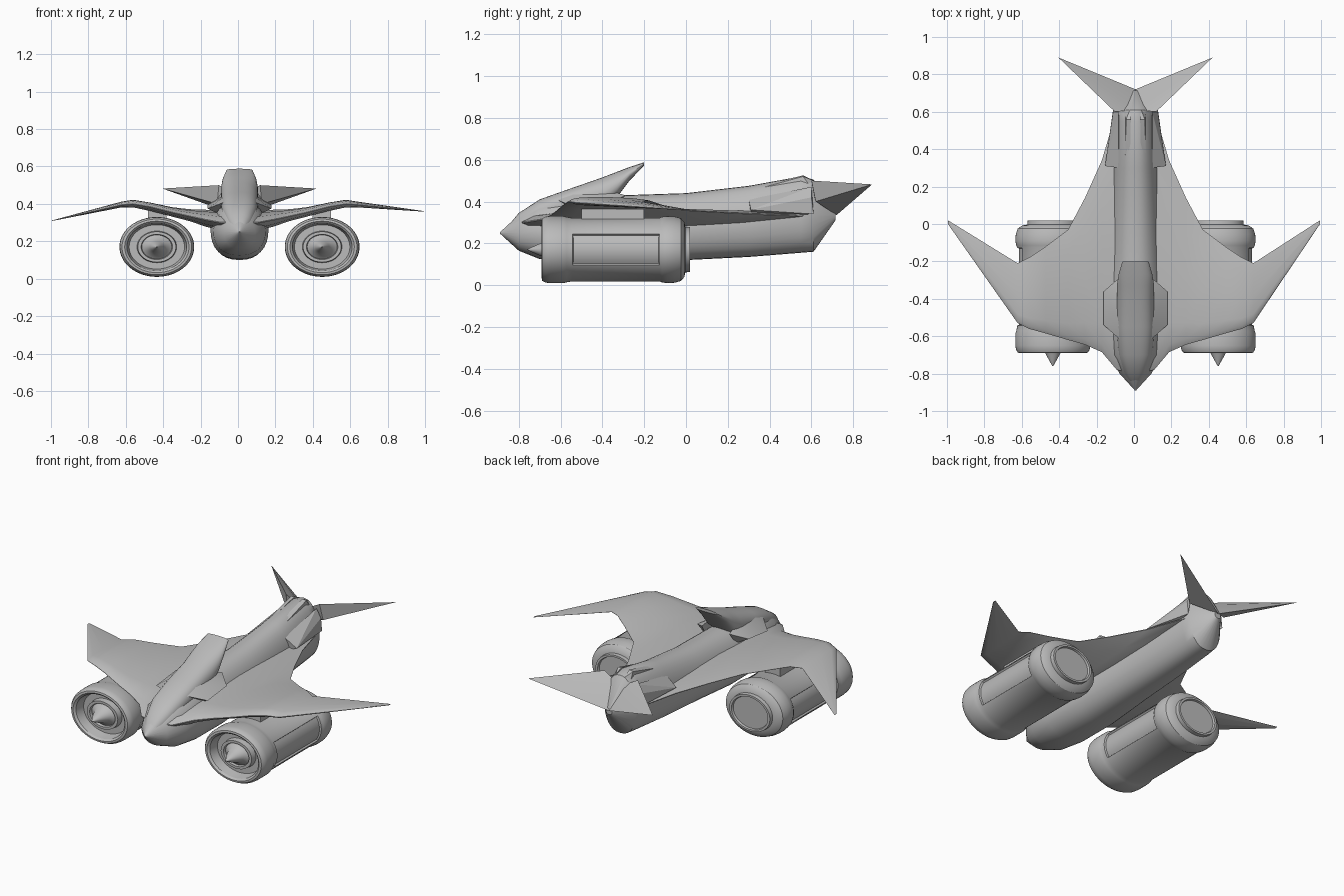
import bpy, bmesh, math

X0 = 0.008   # the model's centre line sits slightly right of zero

grey = bpy.data.materials.new("hull_grey")
grey.diffuse_color = (0.5, 0.5, 0.5, 1)


def finish(bm, name, angle=30):
    bmesh.ops.remove_doubles(bm, verts=bm.verts, dist=1e-5)
    bmesh.ops.recalc_face_normals(bm, faces=bm.faces)
    me = bpy.data.meshes.new(name)
    bm.to_mesh(me)
    bm.free()
    me.materials.append(grey)
    ob = bpy.data.objects.new(name, me)
    bpy.context.collection.objects.link(ob)
    bpy.ops.object.select_all(action='DESELECT')
    ob.select_set(True)
    bpy.context.view_layer.objects.active = ob
    bpy.ops.object.shade_smooth_by_angle(angle=math.radians(angle))
    return ob


def skin(bm, rings, cap=True):
    """Join rings of equal point count; returns quads per band."""
    vs = [[bm.verts.new(p) for p in r] for r in rings]
    n = len(vs[0])
    bands = []
    for a, b in zip(vs, vs[1:]):
        bands.append([bm.faces.new((a[i], a[(i + 1) % n], b[(i + 1) % n], b[i]))
                      for i in range(n)])
    if cap:
        bm.faces.new(vs[0])
        bm.faces.new(vs[-1])
    return bands


def body(name, sections, taper, power, n=32):
    """Loft of rounded sections: y, half width, bottom z, top z."""
    rings = []
    for y, w, zb, zt in sections:
        ring = []
        for i in range(n):
            t = 2 * math.pi * i / n
            c, s = math.cos(t), math.sin(t)
            cx = math.copysign(abs(c) ** power, c)
            sz = math.copysign(abs(s) ** power, s)
            x = w * cx * (1 - taper * max(sz, 0))
            ring.append((X0 + x, y, (zb + zt) / 2 + sz * (zt - zb) / 2))
        rings.append(ring)
    bm = bmesh.new()
    skin(bm, rings)
    return finish(bm, name, 35)


def solid(name, pts, s):
    """Convex faceted part, mirrored by s."""
    bm = bmesh.new()
    for x, y, z in pts:
        bm.verts.new((X0 + s * x, y, z))
    bmesh.ops.convex_hull(bm, input=bm.verts)
    return finish(bm, name, 20)


# fuselage
body("fuselage", [
    (-0.89, 0.003, 0.247, 0.253), (-0.80, 0.085, 0.165, 0.335),
    (-0.70, 0.14, 0.125, 0.40), (-0.55, 0.155, 0.105, 0.425),
    (-0.30, 0.15, 0.10, 0.43), (0.0, 0.135, 0.12, 0.44),
    (0.30, 0.125, 0.135, 0.475), (0.55, 0.115, 0.155, 0.52),
    (0.61, 0.105, 0.16, 0.505), (0.715, 0.02, 0.31, 0.35)], 0.2, 0.85)

# canopy hump that overhangs at its rear end
body("canopy", [
    (-0.85, 0.03, 0.24, 0.285), (-0.80, 0.06, 0.25, 0.345),
    (-0.70, 0.09, 0.30, 0.41), (-0.55, 0.10, 0.34, 0.463),
    (-0.40, 0.10, 0.36, 0.515), (-0.33, 0.10, 0.42, 0.542),
    (-0.27, 0.09, 0.50, 0.565), (-0.20, 0.07, 0.572, 0.588)], 0.12, 0.75)

# engine outline: radius factor, y
ENGINE = [(0.01, -0.76), (0.18, -0.70), (0.26, -0.665), (0.40, -0.645),
          (0.42, -0.66), (0.51, -0.66), (0.53, -0.625), (0.74, -0.625),
          (0.80, -0.68), (0.86, -0.69), (0.93, -0.688), (0.985, -0.672),
          (1.0, -0.65), (1.0, -0.585), (0.975, -0.57), (0.95, -0.545),
          (0.95, -0.125), (0.98, -0.115), (1.0, -0.09), (0.99, -0.055),
          (0.94, -0.025), (0.82, -0.008), (0.68, -0.003), (0.67, 0.02),
          (0.60, 0.02), (0.58, 0.008), (0.01, 0.008)]
PANEL_BAND = 15


def engine(s, name):
    n = 60
    bm = bmesh.new()
    rings = [[(X0 + s * 0.442 + 0.2 * r * math.cos(2 * math.pi * i / n), y,
               0.17 + 0.16 * r * math.sin(2 * math.pi * i / n)) for i in range(n)]
             for r, y in ENGINE]
    bands = skin(bm, rings)
    bmesh.ops.recalc_face_normals(bm, faces=bm.faces)
    # long sunken panels on both flanks
    for k in (0, n // 2):
        side = [bands[PANEL_BAND][(k + j) % n] for j in range(-5, 5)]
        bmesh.ops.inset_region(bm, faces=side, thickness=0.003, depth=0)
        bmesh.ops.inset_region(bm, faces=side, thickness=0.003, depth=-0.01)
    finish(bm, name, 32)


# wing stations: x, leading y, trailing y, leading z, trailing z, thickness
WING = [(0.0, -0.80, 0.62, 0.30, 0.33, 0.10), (0.10, -0.78, 0.61, 0.30, 0.33, 0.10),
        (0.18, -0.685, 0.34, 0.315, 0.34, 0.085), (0.27, -0.645, 0.14, 0.335, 0.35, 0.06),
        (0.36, -0.62, -0.03, 0.355, 0.36, 0.05), (0.48, -0.585, -0.12, 0.385, 0.385, 0.045),
        (0.57, -0.56, -0.18, 0.40, 0.405, 0.04), (0.63, -0.53, -0.21, 0.395, 0.40, 0.03),
        (0.995, 0.0, 0.02, 0.335, 0.335, 0.003)]
FOIL = [(0, 0.05), (0.04, 0.6), (0.15, 0.95), (0.45, 1), (0.8, 0.6), (1, 0.05)]


def wing(s, name):
    rings = []
    for x, ya, yb, za, zb, t in WING:
        # the right wing tip rides a little higher than the left
        lift = 0.025 * s if x > 0.9 else 0
        cx = s * x if x > 0.9 else X0 + s * x
        top = [(cx, ya + (yb - ya) * f, za + (zb - za) * f + lift + t * h / 2)
               for f, h in FOIL]
        low = [(cx, ya + (yb - ya) * f, za + (zb - za) * f + lift - t * h / 2)
               for f, h in reversed(FOIL)]
        rings.append(top + low)
    bm = bmesh.new()
    skin(bm, rings)
    finish(bm, name, 30)


for s, side in ((1, "right"), (-1, "left")):
    engine(s, side + "_engine")
    wing(s, side + "_wing")
    # short mount between wing and engine
    solid(side + "_pylon", [(x, y, z) for x in (0.39, 0.49)
                            for y in (-0.50, -0.20) for z in (0.30, 0.365)], s)
    # swept tail fin
    solid(side + "_tail_fin", [(0.11, 0.60, 0.50), (0, 0.72, 0.335), (0.12, 0.62, 0.40),
                               (0.412, 0.89, 0.482), (0.0, 0.61, 0.44)], s)
    # ledge beside the canopy
    solid(side + "_canopy_ledge", [(0.08, -0.62, 0.41), (0.17, -0.54, 0.375),
                                   (0.17, -0.36, 0.395), (0.09, -0.29, 0.43),
                                   (0.08, -0.54, 0.44), (0.08, -0.36, 0.45),
                                   (0.10, -0.50, 0.34), (0.10, -0.34, 0.36)], s)
    # ridges on the rear fuselage
    solid(side + "_top_ridge", [(0.03, 0.33, 0.47), (0.055, 0.36, 0.465), (0.025, 0.56, 0.525),
                                (0.05, 0.56, 0.52), (0.03, 0.61, 0.50), (0.06, 0.61, 0.45)], s)
    solid(side + "_side_strake", [(0.09, 0.30, 0.41), (0.163, 0.31, 0.36), (0.09, 0.60, 0.47),
                                  (0.12, 0.60, 0.42), (0.12, 0.61, 0.34), (0.08, 0.31, 0.33)], s)
